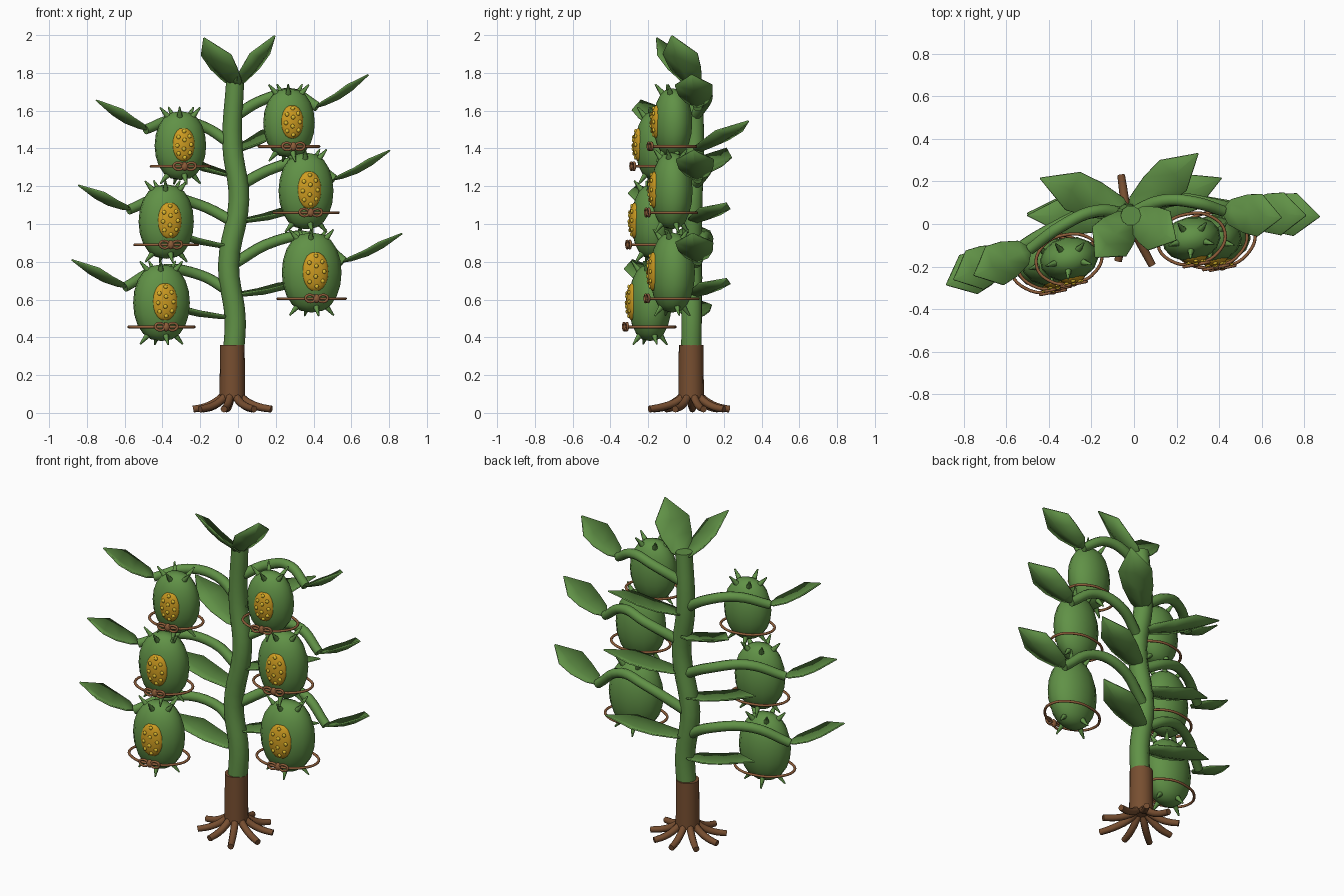
import bpy, math
from mathutils import Vector, Matrix

if "Cube" in bpy.data.objects:
    bpy.data.objects.remove(bpy.data.objects["Cube"])

def mat(name, c):
    m = bpy.data.materials.new(name)
    m.diffuse_color = (*c, 1)
    m.use_nodes = True
    m.node_tree.nodes["Principled BSDF"].inputs["Base Color"].default_value = m.diffuse_color
    return m

GREEN = mat("leaf green", (0.118, 0.285, 0.062))
BARK = mat("bark brown", (0.185, 0.077, 0.03))
TWINE = mat("twine brown", (0.27, 0.11, 0.042))
GOLD = mat("seed bed gold", (0.62, 0.335, 0.015))
SEED = mat("seed yellow", (0.74, 0.5, 0.03))
TURN = Matrix.Rotation(math.radians(11), 4, 'Z')  # whole plant is turned a little

def finish(o, name, m, smooth=55):
    o.name = name
    o.data.materials.clear()
    o.data.materials.append(m)
    bpy.ops.object.select_all(action='DESELECT')
    o.select_set(True)
    bpy.context.view_layer.objects.active = o
    bpy.ops.object.shade_smooth_by_angle(angle=math.radians(smooth))
    return o

def tube(name, pts, r, m, radii=None, cyclic=False, res=5, sides=3):
    cu = bpy.data.curves.new(name, 'CURVE')
    cu.dimensions = '3D'
    cu.bevel_depth, cu.bevel_resolution, cu.resolution_u = r, sides, res
    cu.use_fill_caps = True
    s = cu.splines.new('BEZIER')
    s.bezier_points.add(len(pts) - 1)
    s.use_cyclic_u = cyclic
    for i, p in enumerate(pts):
        b = s.bezier_points[i]
        b.co = p
        b.handle_left_type = b.handle_right_type = 'AUTO'
        b.radius = radii[i] if radii else 1
    o = bpy.data.objects.new(name, cu)
    bpy.context.collection.objects.link(o)
    bpy.ops.object.select_all(action='DESELECT')
    o.select_set(True)
    bpy.context.view_layer.objects.active = o
    bpy.ops.object.convert(target='MESH')
    return finish(bpy.context.object, name, m)

def ball(name, loc, size, m, seg=12, rings=8, boxy=0):
    bpy.ops.mesh.primitive_uv_sphere_add(segments=seg, ring_count=rings, radius=1)
    o = bpy.context.object
    if boxy:  # fuller shoulders than a plain sphere
        for v in o.data.vertices:
            k = max(1e-4, 1 - v.co.z ** 2) ** -boxy
            v.co.x *= k
            v.co.y *= k
    o.matrix_world = Matrix.Translation(loc) @ TURN @ Matrix.Diagonal((*size, 1))
    return finish(o, name, m, 60)

def cone(name, base, d, r, length, m):
    d = Vector(d).normalized()
    bpy.ops.mesh.primitive_cone_add(vertices=6, radius1=r, radius2=r * 0.25, depth=length)
    o = bpy.context.object
    o.matrix_world = Matrix.Translation(Vector(base) + d * length / 2) @ d.to_track_quat('Z', 'Y').to_matrix().to_4x4()
    return finish(o, name, m, 65)

def leaf(name, base, tip, width=0.2):
    base, tip = Vector(base), Vector(tip)
    ax = tip - base
    side = ax.cross(Vector((0, 0, 1))).normalized()
    up = side.cross(ax).normalized()
    vs, fs = [], []
    # station along the rib, half width share, rib height
    for t, w, h in ((0, .14, 0), (.12, .6, -.012), (.38, .9, -.025), (.64, 1, -.022), (1, .02, 0)):
        c = base + ax * t + up * h
        lift = up * (0.03 * w)
        vs += [c - side * w * width / 2 + lift, c, c + side * w * width / 2 + lift]
    for i in range(4):
        a = i * 3
        fs += [(a, a + 1, a + 4, a + 3), (a + 1, a + 2, a + 5, a + 4)]
    me = bpy.data.meshes.new(name)
    me.from_pydata(vs, [], fs)
    o = bpy.data.objects.new(name, me)
    bpy.context.collection.objects.link(o)
    sol = o.modifiers.new("thickness", 'SOLIDIFY')
    sol.thickness, sol.offset = 0.008, 0
    return finish(o, name, GREEN)

# stem and bark foot
tube("stem", [(-.025, .027, .3), (-.015, .03, .5), (-.05, .03, .78), (.005, .035, 1.13),
              (-.03, .045, 1.42), (-.015, .04, 1.76)], .056, GREEN, (1, 1, 1, .98, .95, .85))
bpy.ops.mesh.primitive_cone_add(vertices=16, radius1=.068, radius2=.065, depth=.28, location=(-.03, .027, .22))
finish(bpy.context.object, "bark_foot", BARK)

# roots
for i in range(9):
    a = math.radians(98 + 40 * i)
    k = (1, 1.02, 1, 1.05, 1, 1.22, 1.1, 1.05, 1)[i]
    d = Vector((math.cos(a), math.sin(a), 0))
    c = Vector((-.032, .027, 0))
    tube(f"root_{i}", [c + d * .025 + Vector((0, 0, .11)), c + d * .075 + Vector((0, 0, .065)),
                       c + d * .14 * k + Vector((0, 0, .032)), c + d * .205 * k + Vector((0, 0, .02))],
         .02, BARK, (1.1, 1.05, 1, .9), res=3, sides=2)

# top leaves
leaf("top_leaf_left", (-.01, .04, 1.72), (-.18, -.155, 1.985), .21)
leaf("top_leaf_right", (-.01, .04, 1.72), (.195, -.075, 1.997), .21)

# pods with seed beds, spikes and twine
SPOTS = [(0, .8), (-.5, .45), (.45, .5), (0, .28), (-.6, -.05), (.6, 0),
         (-.05, -.25), (-.48, -.52), (.48, -.48), (.05, -.75)]

def pod(tag, c, rx, rz, ring_z, ring_r):
    c = Vector(c)
    ry = rx * .75
    W = Matrix.Translation(c) @ TURN
    ball(f"pod_{tag}", c, (rx, ry, rz), GREEN, 14, 10, .09)
    bx, bd, bz = rx * .45, .034, rz * .49
    bed = W @ Vector((0, -ry + .02, .005))
    ball(f"seed_bed_{tag}", bed, (bx, bd, bz), GOLD, 16, 10, .05)
    B = Matrix.Translation(bed) @ TURN
    for i, (u, v) in enumerate(SPOTS):
        y = -bd * math.sqrt(max(0, 1 - u * u - v * v))
        ball(f"seed_{tag}_{i}", B @ Vector((u * bx, y, v * bz)), (.0115, .008, .0115), SEED, 8, 6)
    # spikes at both ends
    for end, n in ((1, 5), (-1, 4)):
        for i in range(n):
            a = math.tau * i / n + .45 + end * .3
            p = Vector((math.cos(a) * rx * .5, math.sin(a) * ry * .5, end * rz * .84))
            d = TURN.to_3x3() @ Vector((math.cos(a) * .8, math.sin(a) * .7, end * .9))
            cone(f"spike_{tag}_{end}_{i}", W @ p, d, .017, .065, GREEN)
    # twine ring and bow
    R = Matrix.Translation((c.x, c.y, ring_z)) @ TURN
    dep = ring_r * .74
    tube(f"twine_ring_{tag}", [R @ Vector((ring_r * math.cos(t), dep * math.sin(t), 0))
                               for t in (math.tau * k / 8 for k in range(8))], .0075, TWINE, cyclic=True, res=5)
    ball(f"knot_{tag}", R @ Vector((0, -dep, 0)), (.02, .016, .024), TWINE, 10, 8)
    for s in (-1, 1):
        tube(f"bow_loop_{tag}_{s}", [R @ Vector((s * x, -dep - .004, z)) for x, z in
             ((.008, 0), (.035, .02), (.06, .004), (.035, -.018))], .007, TWINE, cyclic=True, res=4)

pod("right_top", (.27, -.07, 1.535), .138, .183, 1.41, .16)
pod("right_mid", (.36, -.075, 1.175), .147, .203, 1.06, .172)
pod("right_low", (.39, -.072, .743), .16, .212, .605, .18)
pod("left_top", (-.305, -.165, 1.415), .138, .182, 1.305, .156)
pod("left_mid", (-.38, -.178, 1.013), .148, .197, .89, .168)
pod("left_low", (-.405, -.19, .583), .152, .203, .455, .174)

# arched branches, each ending in a leaf: start, shoulder, end, tip
BRANCHES = {
    "right_top": ((-.02, .045, 1.57), (.14, .11, 1.66), (.29, .1, 1.69), (.42, .06, 1.62), (.69, .03, 1.79)),
    "right_mid": ((0, .04, 1.2), (.2, .115, 1.3), (.36, .095, 1.33), (.51, .06, 1.235), (.805, .04, 1.39)),
    "right_low": ((-.04, .04, .78), (.2, .115, .91), (.38, .095, .93), (.56, .06, .8), (.87, .035, .95)),
    "left_top": ((-.03, .045, 1.42), (-.18, .06, 1.515), (-.34, -.01, 1.55), (-.49, -.12, 1.5), (-.75, -.24, 1.655)),
    "left_mid": ((-.02, .035, 1.01), (-.2, .055, 1.1), (-.4, -.03, 1.14), (-.58, -.14, 1.075), (-.845, -.26, 1.205)),
    "left_low": ((-.04, .035, .64), (-.2, .055, .73), (-.42, -.04, .755), (-.6, -.155, .665), (-.88, -.285, .81)),
}
for tag, pts in BRANCHES.items():
    tube(f"branch_{tag}", pts[:4], .029, GREEN, (1.05, 1, .98, .9))
    leaf(f"branch_leaf_{tag}", pts[3], pts[4], .2)

# leaves growing backward from the stem
leaf("back_leaf_right_top", (-.02, .05, 1.38), (.3, .33, 1.545), .19)
leaf("back_leaf_right_mid", (0, .04, 1.01), (.41, .215, 1.11), .18)
leaf("back_leaf_right_low", (-.03, .04, .62), (.4, .215, .71), .18)
leaf("back_leaf_left_top", (-.02, .05, 1.25), (-.44, .215, 1.4), .19)
leaf("back_leaf_left_mid", (-.02, .04, .87), (-.5, .04, 1.0), .18)
leaf("back_leaf_left_low", (-.03, .04, .5), (-.5, .05, .6), .18)
